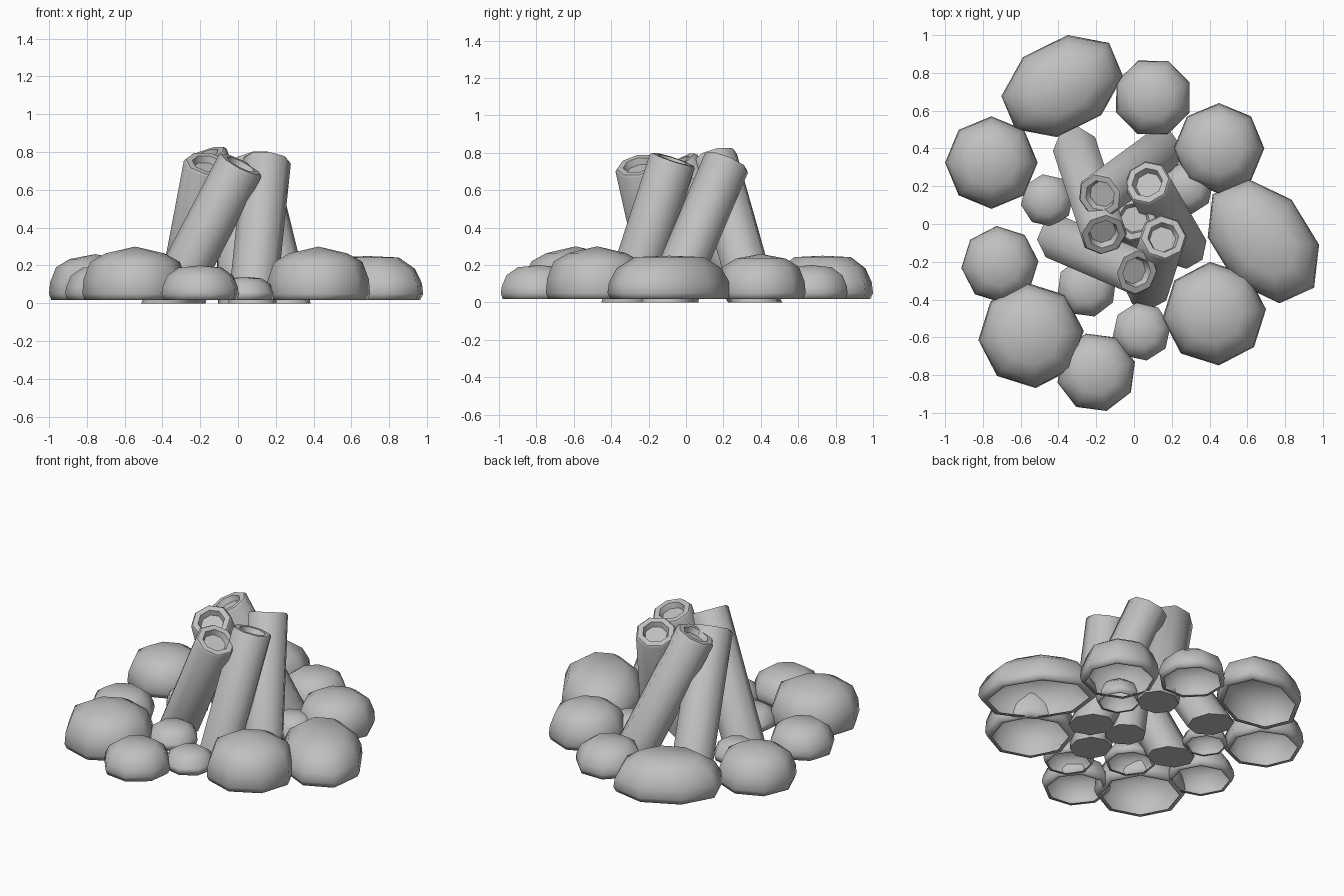
import bpy, bmesh, math
from mathutils import Vector, Matrix

if "Cube" in bpy.data.objects:
    bpy.data.objects.remove(bpy.data.objects["Cube"], do_unlink=True)

SIDES = 8
GREY = (0.53, 0.53, 0.53, 1)
mat = bpy.data.materials.new("stone_grey")
mat.use_nodes = True
mat.diffuse_color = GREY
shader = mat.node_tree.nodes["Principled BSDF"]
shader.inputs["Base Color"].default_value = GREY
shader.inputs["Roughness"].default_value = 0.8


def lathe(name, profile, matrix, phase=0.0, smooth_angle=180, foot_axis=None):
    """Revolve (radius, height) points into an eight-sided solid, then place it."""
    bm = bmesh.new()
    rings = []
    for r, z in profile:
        if r == 0:
            rings.append([bm.verts.new((0, 0, z))] * SIDES)
            continue
        angles = [phase + math.tau * i / SIDES for i in range(SIDES)]
        rings.append([bm.verts.new((r * math.cos(a), r * math.sin(a), z)) for a in angles])
    for low, high in zip(rings, rings[1:]):
        for i in range(SIDES):
            j = (i + 1) % SIDES
            corners = dict.fromkeys((low[i], low[j], high[j], high[i]))
            bm.faces.new(list(corners))
    bm.transform(matrix)
    # Slide the foot along the axis so that it rests flat on the ground
    if foot_axis:
        for v in set(rings[0] + rings[1]):
            v.co -= foot_axis * (v.co.z / foot_axis.z)
    mesh = bpy.data.meshes.new(name)
    bm.to_mesh(mesh)
    bm.free()
    mesh.materials.append(mat)
    obj = bpy.data.objects.new(name, mesh)
    bpy.context.collection.objects.link(obj)
    bpy.ops.object.select_all(action="DESELECT")
    obj.select_set(True)
    bpy.context.view_layer.objects.active = obj
    bpy.ops.object.shade_smooth_by_angle(angle=math.radians(smooth_angle))


def stone(name, x, y, u, v, height, crown):
    """Hollow dome; u and v span its outline, crown is the shoulder height."""
    place = Matrix(((u[0], v[0], 0, x), (u[1], v[1], 0, y), (0, 0, 1, 0), (0, 0, 0, 1)))
    shape = [(0.85, 0.018), (0.95, 0.018), (1, 0.05), (0.975, 0.43 * height),
             (0.85, 0.73 * height), (0.56, crown * height), (0, height)]
    lathe(name, shape, place)


def round_stone(name, x, y, radius, height, turn, crown):
    c, s = (radius * f(math.radians(turn)) for f in (math.cos, math.sin))
    stone(name, x, y, (c, s), (-s, c), height, crown)


def log(name, foot, top, radius=0.127):
    """Leaning log, cut level at the ground, with a recessed upper end."""
    base = Vector((foot[0], foot[1], 0))
    axis = Vector(top) - base
    n = axis.length
    shape = [(0, 0), (radius, 0), (radius, n - 0.012), (radius * 0.92, n),
             (0.083, n), (0.07, n - 0.035), (0, n - 0.035)]
    place = Matrix.Translation(base) @ axis.to_track_quat("Z", "Y").to_matrix().to_4x4()
    lathe(name, shape, place, math.pi / SIDES, 50, axis)


# Ring of round stones: x, y, radius, height, turn, crown
ROUND = [
    (0.10, 0.67, 0.21, 0.20, 22, 0.94), (0.45, 0.40, 0.24, 0.26, 0, 0.90),
    (0.425, -0.475, 0.275, 0.30, 5, 0.88), (-0.20, -0.785, 0.212, 0.20, 15, 0.94),
    (-0.545, -0.59, 0.28, 0.30, 5, 0.88), (-0.71, -0.215, 0.205, 0.20, 5, 0.94),
    (-0.755, 0.325, 0.245, 0.26, 0, 0.90),
]
for i, args in enumerate(ROUND):
    round_stone(f"ring_stone_{i + 1}", *args)

# Two long stones with slanted outlines
stone("long_stone_back", -0.38, 0.73, (0.322, 0.053), (0.029, 0.27), 0.25, 0.97)
stone("long_stone_left", 0.685, -0.09, (0.295, -0.02), (-0.085, 0.33), 0.25, 0.97)

# Small stones filling the gaps
SMALL = [(0.04, -0.57, 0.155, 0.14, 10, 0.94), (-0.46, 0.125, 0.14, 0.14, 10, 0.94),
         (-0.25, -0.335, 0.16, 0.14, 15, 0.94), (0.28, 0.19, 0.14, 0.15, 10, 0.94)]
for i, args in enumerate(SMALL):
    round_stone(f"small_stone_{i + 1}", *args)

# Pinwheel of leaning logs around a central one
log("log_back", (0.12, 0.37), (-0.18, 0.15, 0.78))
log("log_left", (0.255, -0.10), (0.07, 0.22, 0.755))
log("log_front", (0.075, -0.32), (0.155, -0.07, 0.765))
log("log_right", (-0.37, -0.09), (0.015, -0.255, 0.735))
log("log_back_right", (-0.30, 0.37), (-0.16, -0.055, 0.74))
log("log_centre", (0.02, -0.06), (0.0, 0.03, 0.66))
